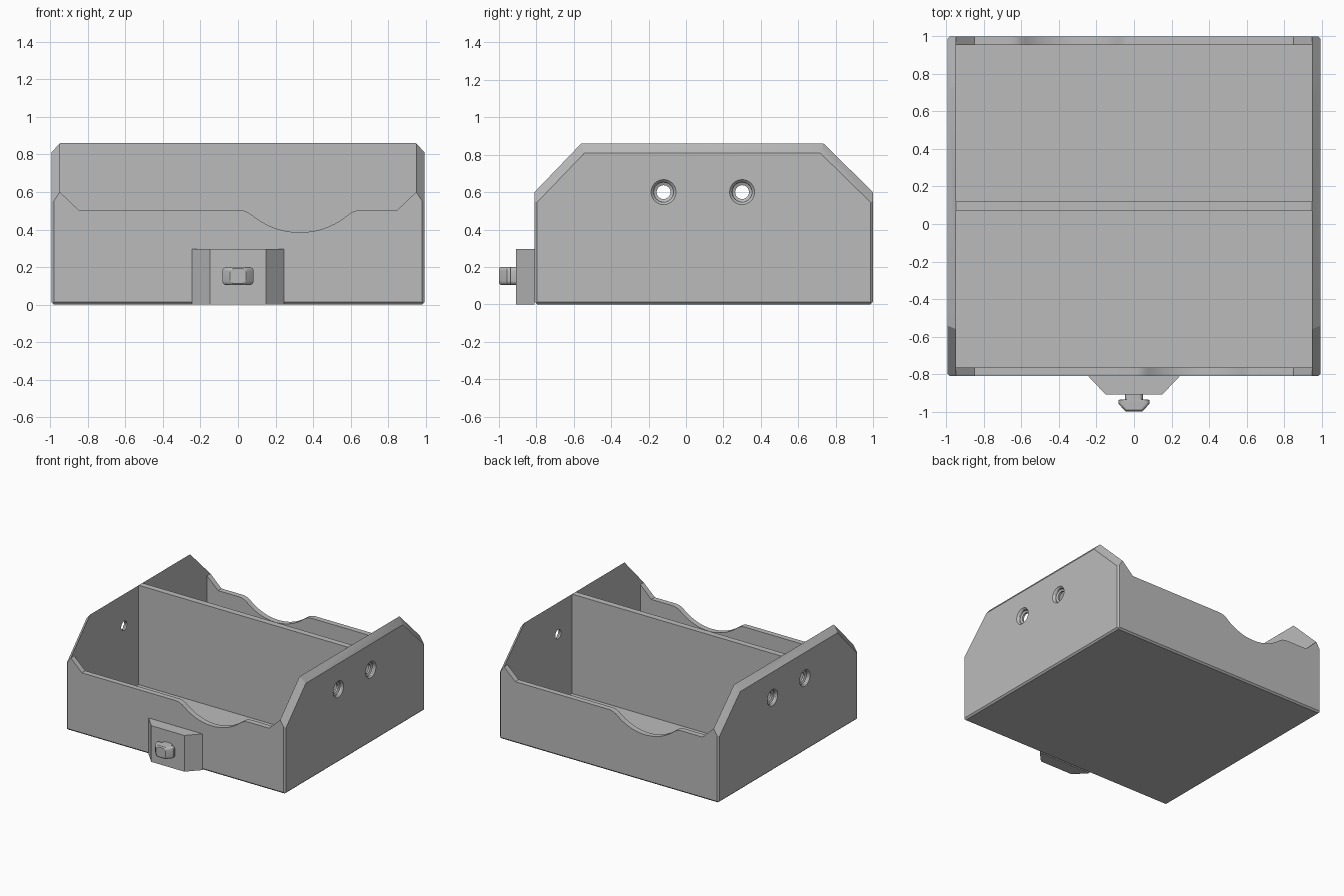
import bpy, bmesh, math
from mathutils import Vector, geometry

if "Cube" in bpy.data.objects:
    bpy.data.objects.remove(bpy.data.objects["Cube"], do_unlink=True)

grey = bpy.data.materials.new("light_grey")
grey.use_nodes = True
grey.diffuse_color = (0.5, 0.5, 0.5, 1)
grey.node_tree.nodes["Principled BSDF"].inputs["Base Color"].default_value = (0.5, 0.5, 0.5, 1)

HX, IN = 0.995, 0.95          # outer and inner half width
FRONT, BACK, TOP = -0.81, 1.0, 0.86
WALL, EDGE = 0.045, 0.013


def make(name, bm):
    bmesh.ops.recalc_face_normals(bm, faces=bm.faces)
    mesh = bpy.data.meshes.new(name)
    bm.to_mesh(mesh)
    bm.free()
    obj = bpy.data.objects.new(name, mesh)
    bpy.context.collection.objects.link(obj)
    mesh.materials.append(grey)
    return obj


def prism(name, points, axis, a, b):
    """Extrude a 2D outline along y or z."""
    bm = bmesh.new()
    put = (lambda p: (p[0], a, p[1])) if axis == "y" else (lambda p: (p[0], p[1], a))
    face = bm.faces.new([bm.verts.new(put(p)) for p in points])
    ext = bmesh.ops.extrude_face_region(bm, geom=[face])["geom"]
    move = (0, b - a, 0) if axis == "y" else (0, 0, b - a)
    bmesh.ops.translate(bm, vec=move, verts=[v for v in ext if isinstance(v, bmesh.types.BMVert)])
    return make(name, bm)


def box(name, x0, x1, y0, y1, z0, z1):
    return prism(name, [(x0, y0), (x1, y0), (x1, y1), (x0, y1)], "z", z0, z1)


def cut(target, cutter):
    cutter.hide_render = True
    mod = target.modifiers.new("cut", "BOOLEAN")
    mod.operation, mod.solver, mod.object = "DIFFERENCE", "EXACT", cutter
    bpy.context.view_layer.objects.active = target
    bpy.ops.object.modifier_apply(modifier=mod.name)
    bpy.data.objects.remove(cutter, do_unlink=True)


def smooth(obj):
    bpy.ops.object.select_all(action="DESELECT")
    obj.select_set(True)
    bpy.context.view_layer.objects.active = obj
    bpy.ops.object.shade_smooth_by_angle(angle=math.radians(30))


def trim(obj, planes):
    """Shave a convex solid with (point, outward normal) planes."""
    bm = bmesh.new()
    bm.from_mesh(obj.data)
    for co, no in planes:
        bmesh.ops.bisect_plane(bm, geom=bm.verts[:] + bm.edges[:] + bm.faces[:],
                               plane_co=co, plane_no=no, clear_outer=True)
        rim = [e for e in bm.edges if e.is_boundary]
        if rim:
            bmesh.ops.holes_fill(bm, edges=rim, sides=0)
    bmesh.ops.recalc_face_normals(bm, faces=bm.faces)
    bm.to_mesh(obj.data)
    bm.free()


# Outer shell with sloped ends and chamfered edges
body = box("tray_body", -HX, HX, FRONT, BACK, 0, TOP)
planes = []
for end, low, high, inset in ((FRONT, FRONT, -0.56, 0.018), (BACK, BACK, 0.735, -0.018)):
    s = 1 if end > 0 else -1
    planes.append((Vector((0, low, 0.6)), Vector((0, s * (TOP - 0.6), abs(high - low)))))
    planes.append((Vector((0, end, EDGE)), Vector((0, s, -1))))
    for sx in (-1, 1):
        a, b = Vector((sx * IN, low, 0.6)), Vector((sx * IN, high, TOP))
        n = geometry.normal(a, b, Vector((sx * HX, high + inset, 0.81)))
        planes.append((a, n if n.x * sx > 0 else -n))
        planes.append((Vector((sx * HX, end - s * EDGE, 0)), Vector((sx, s, 0))))
for sx in (-1, 1):
    planes.append((Vector((sx * IN, 0, TOP)), Vector((sx * 0.05, 0, HX - IN))))
    planes.append((Vector((sx * HX, 0, EDGE)), Vector((sx, 0, -1))))
trim(body, planes)

# Two compartments, leaving a divider between them
for y0, y1 in ((FRONT + WALL, 0.07), (0.12, BACK - WALL)):
    cut(body, box("pocket_cutter", -IN, IN, y0, y1, WALL, 1.2))

# Rim outline with a rounded finger dip
RIM, DEPTH, HALF, R = 0.505, 0.12, 0.33, 0.4
SUM = (HALF ** 2 + DEPTH ** 2) / (2 * DEPTH)
FILLET = SUM - R


def dip_height(d):
    d = abs(d)
    if d < HALF * R / SUM:
        return RIM - DEPTH + R - math.sqrt(R * R - d * d)
    return RIM - FILLET + math.sqrt(max(0, FILLET ** 2 - (HALF - d) ** 2))


STEPS = 32
dip = [(HALF + t, dip_height(t)) for t in (HALF * (2 * i / STEPS - 1) for i in range(STEPS + 1))]
outline = [(-IN, 1.2), (-IN, 0.6), (-0.85, RIM)] + dip + [(0.85, RIM), (IN, 0.6), (IN, 1.2)]
cut(body, prism("front_rim_cutter", outline, "y", FRONT - 0.2, FRONT + 0.15))
cut(body, prism("back_rim_cutter", [(-x, z) for x, z in outline], "y", BACK - 0.15, BACK + 0.2))

# Recessed screw holes through both side walls
half = [(0.965, 0.037), (0.972, 0.053), (0.983, 0.055), (1.0, 0.072)]
profile = [(-1.0, 0)] + [(-x, r) for x, r in reversed(half)] + half + [(1.0, 0)]
for y in (-0.12, 0.30):
    bm = bmesh.new()
    verts = [bm.verts.new((x, y, 0.6 + r)) for x, r in profile]
    edges = [bm.edges.new(pair) for pair in zip(verts, verts[1:])]
    bmesh.ops.spin(bm, geom=verts + edges, cent=(0, y, 0.6), axis=(1, 0, 0),
                   angle=math.tau, steps=32)
    bmesh.ops.remove_doubles(bm, verts=bm.verts, dist=1e-5)
    cut(body, make("hole_cutter", bm))
smooth(body)

# Tapered mounting block on the front
prism("clip_block", [(-0.245, FRONT), (-0.15, -0.91), (0.15, -0.91), (0.245, FRONT)], "z", 0, 0.297)

# Clip knob: rounded rectangles lofted along y
def ring(bm, y, w, h, r=0.022, n=5):
    out = []
    for q, (sx, sz) in enumerate(((1, 1), (-1, 1), (-1, -1), (1, -1))):
        for i in range(n + 1):
            a = (q + i / n) * math.pi / 2
            out.append(bm.verts.new((sx * (w - r) + r * math.cos(a), y,
                                     0.152 + sz * (h - r) + r * math.sin(a))))
    return out


bm = bmesh.new()
rings = [ring(bm, y, w, h) for y, w, h in (
    (-0.905, 0.047, 0.048), (-0.936, 0.047, 0.048), (-0.937, 0.083, 0.048),
    (-0.957, 0.083, 0.048), (-0.992, 0.052, 0.048), (-1.0, 0.042, 0.04))]
for a, b in zip(rings, rings[1:]):
    for i in range(len(a)):
        j = (i + 1) % len(a)
        bm.faces.new((a[i], a[j], b[j], b[i]))
bm.faces.new(rings[0])
bm.faces.new(rings[-1])
smooth(make("clip_knob", bm))
